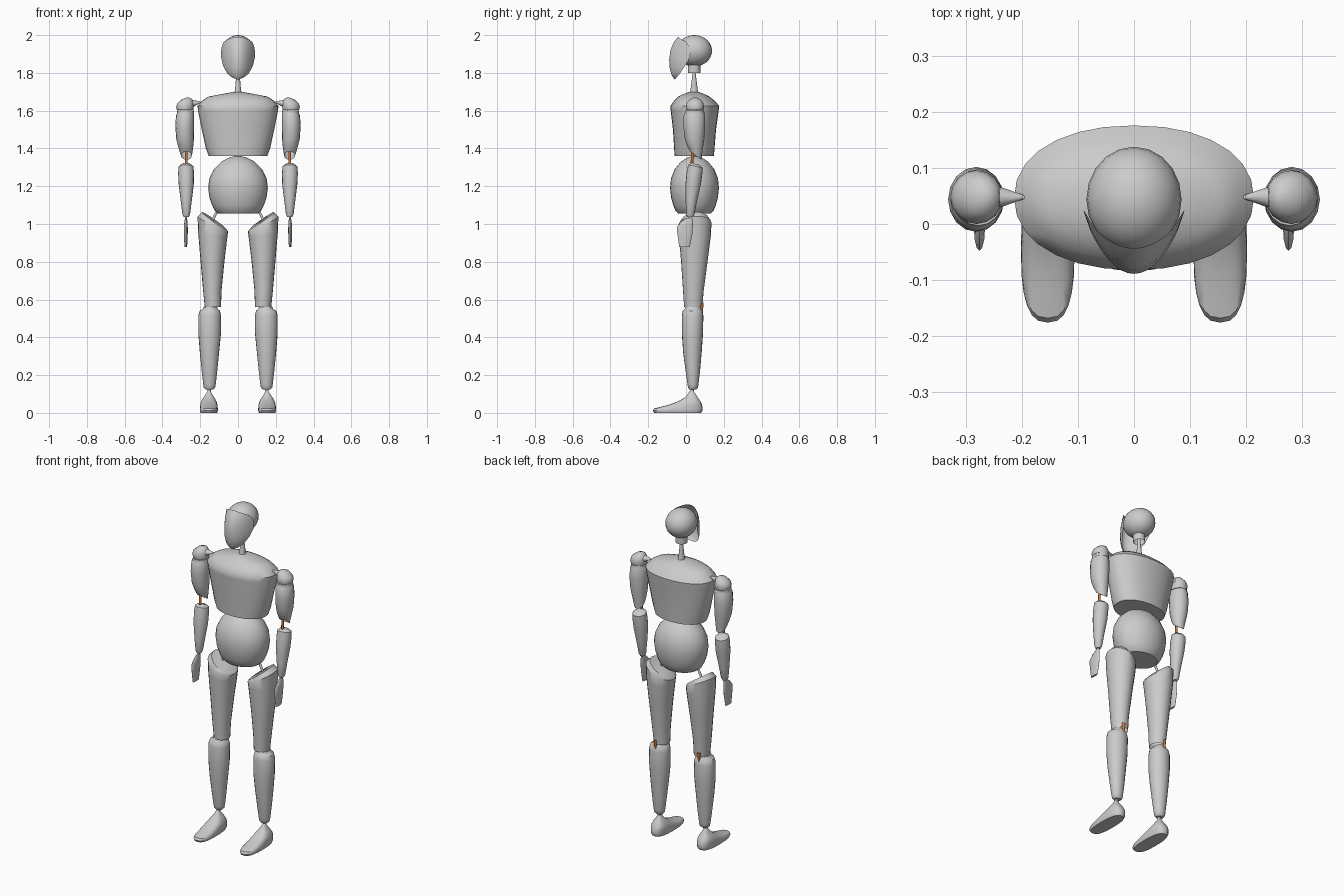
import bpy, bmesh, math
from mathutils import Vector

orange = bpy.data.materials.new("orange")
orange.diffuse_color = (0.6, 0.18, 0.04, 1)


def finish(name, bm, mat=None, angle=40):
    bmesh.ops.recalc_face_normals(bm, faces=bm.faces)
    me = bpy.data.meshes.new(name)
    bm.to_mesh(me)
    bm.free()
    ob = bpy.data.objects.new(name, me)
    bpy.context.collection.objects.link(ob)
    if mat:
        me.materials.append(mat)
    bpy.ops.object.select_all(action='DESELECT')
    ob.select_set(True)
    bpy.context.view_layer.objects.active = ob
    bpy.ops.object.shade_smooth_by_angle(angle=math.radians(angle))
    return ob


def loft(name, rings, s=1, n=20, p=1.0, cap0=True, cap1=True, mat=None):
    """rings: (cx, cy, cz, rx, ry[, x tilt, y tilt]); p < 1 gives boxier sections"""
    bm = bmesh.new()
    rows = []
    for r in rings:
        cx, cy, cz, rx, ry = r[:5]
        tx, ty = r[5:7] if len(r) > 5 else (0, 0)
        row = []
        for i in range(n):
            a = 2 * math.pi * i / n
            c, d = math.cos(a), math.sin(a)
            x = math.copysign(abs(c) ** p, c)
            y = math.copysign(abs(d) ** p, d)
            row.append(bm.verts.new((s * (cx + rx * x), cy + ry * y, cz + tx * c + ty * d)))
        rows.append(row)
    for a, b in zip(rows, rows[1:]):
        for i in range(n):
            j = (i + 1) % n
            bm.faces.new((a[i], a[j], b[j], b[i]))
    if cap0:
        bm.faces.new(rows[0])
    if cap1:
        bm.faces.new(rows[-1])
    return finish(name, bm, mat)


def rod(name, a, b, r1, r2, s=1, mat=None, n=12):
    a, b = Vector((a[0] * s, a[1], a[2])), Vector((b[0] * s, b[1], b[2]))
    d = b - a
    m = d.to_track_quat('Z', 'Y').to_matrix().to_4x4()
    m.translation = (a + b) / 2
    bm = bmesh.new()
    bmesh.ops.create_cone(bm, cap_ends=True, segments=n, radius1=r1, radius2=r2,
                          depth=d.length, matrix=m)
    return finish(name, bm, mat)


# head ball
bm = bmesh.new()
bmesh.ops.create_uvsphere(bm, u_segments=20, v_segments=14, radius=1)
for v in bm.verts:
    v.co = (v.co.x * 0.085, 0.044 + v.co.y * 0.094, 1.917 + v.co.z * 0.083)
finish("head", bm)

# collar under the head, open at the bottom, and neck spike
loft("head_collar", [(0, .043, 1.80, .033, .033), (0, .043, 1.85, .033, .033)], cap0=False)
loft("neck", [(0, .043, 1.68, .022, .026), (0, .043, 1.71, .016, .019),
              (0, .043, 1.80, .008, .008), (0, .043, 1.85, .007, .007)])

# face mask: rows of (centre y, centre z, edge x, edge y, edge z)
mask = [(-.043, 1.99, .075, .0, 1.965), (-.066, 1.96, .085, .017, 1.942),
        (-.082, 1.92, .090, .025, 1.915), (-.089, 1.87, .089, .02, 1.88),
        (-.086, 1.825, .079, -.005, 1.837), (-.077, 1.79, .057, -.032, 1.797),
        (-.066, 1.772, .032, -.05, 1.776), (-.06, 1.765, .004, -.058, 1.765)]
bm = bmesh.new()
rows = []
for cy, cz, ex, ey, ez in mask:
    row = []
    for i in range(17):
        t = i / 8 - 1
        k = 0.75 * t * t + 0.25 * (1 - math.sqrt(1 - t * t))
        row.append(bm.verts.new((ex * t, cy + (ey - cy) * k, cz + (ez - cz) * t * t)))
    rows.append(row)
for a, b in zip(rows, rows[1:]):
    for i in range(16):
        bm.faces.new((a[i], a[i + 1], b[i + 1], b[i]))
finish("face_mask", bm)

# chest, tapering to the waist, with a flat underside
loft("chest", [(0, .044, 1.36, .155, .104), (0, .044, 1.40, .170, .107),
               (0, .045, 1.50, .192, .114), (0, .046, 1.60, .212, .127),
               (0, .047, 1.625, .214, .129), (0, .044, 1.655, .188, .105),
               (0, .042, 1.675, .155, .082), (0, .042, 1.688, .085, .055),
               (0, .042, 1.70, .02, .025)], n=28, p=.92)

# round pelvis with flattened bottom
belly = [(1.36, .012), (1.352, .045), (1.33, .088), (1.29, .128), (1.24, .152), (1.19, .158),
         (1.14, .151), (1.10, .138), (1.07, .123), (1.055, .105)]
loft("pelvis", [(0, .045, z, r, r * .82) for z, r in belly], n=28)
rod("spine", (0, .044, 1.34), (0, .044, 1.40), .018, .018)

for s, side in ((1, "left"), (-1, "right")):
    # shoulder dome and its horn towards the chest
    loft(side + "_shoulder", [(.280, .048, 1.603, .043, .044), (.281, .048, 1.62, .047, .048),
                              (.278, .048, 1.640, .043, .044), (.270, .048, 1.660, .028, .03),
                              (.265, .048, 1.669, .008, .009)], s, 16)
    rod(side + "_shoulder_horn", (.268, .048, 1.633), (.238, .048, 1.639), .034, .018, s)
    rod(side + "_shoulder_horn_tip", (.238, .048, 1.639), (.198, .048, 1.645), .018, .004, s)
    rod(side + "_shoulder_pin", (.22, .048, 1.642), (.185, .047, 1.642), .004, .004, s)

    # upper arm: band, then sleeve open and slanted at the elbow
    loft(side + "_arm_band", [(.278, .046, 1.586, .046, .052), (.278, .046, 1.602, .044, .049)], s, 16)
    loft(side + "_upper_arm", [(.279, .045, 1.588, .043, .050), (.280, .044, 1.575, .048, .056),
                               (.282, .044, 1.52, .050, .058), (.280, .045, 1.45, .047, .052),
                               (.276, .048, 1.40, .038, .040, 0, -.008),
                               (.273, .052, 1.362, .029, .030, 0, -.022)], s, 16, cap1=False)
    rod(side + "_elbow", (.274, .03, 1.29), (.274, .035, 1.40), .007, .007, s, orange)

    # forearm
    loft(side + "_forearm", [(.275, .052, 1.318, .022, .022, 0, -.006),
                             (.275, .05, 1.305, .039, .039, 0, -.008),
                             (.275, .045, 1.27, .042, .042), (.274, .038, 1.21, .040, .041),
                             (.274, .028, 1.12, .029, .030), (.274, .023, 1.05, .020, .022),
                             (.274, .022, 1.036, .013, .015)], s, 16)
    rod(side + "_wrist", (.275, .02, 1.01), (.275, .022, 1.045), .006, .006, s)

    # flat hand
    loft(side + "_hand", [(.275, .017, 1.032, .005, .015), (.276, .008, 1.015, .008, .029),
                          (.276, -.006, .985, .010, .042), (.276, -.006, .95, .010, .040),
                          (.276, -.007, .91, .009, .033), (.276, -.008, .877, .006, .028)],
         s, 12)

    # thigh: slanted top, open at the knee
    loft(side + "_thigh", [(.126, .046, 1.018, .064, .074, .045, .008),
                           (.133, .047, 1.00, .081, .088, .040, .008),
                           (.134, .047, .94, .077, .085, .015, 0),
                           (.135, .044, .80, .063, .070), (.136, .039, .65, .049, .055),
                           (.133, .038, .56, .043, .048)], s, 20, cap1=False)
    rod(side + "_hip_pin", (.105, .045, 1.08), (.14, .045, 1.01), .007, .007, s)

    # shin
    loft(side + "_shin", [(.147, .036, .560, .036, .040), (.147, .036, .550, .040, .044),
                          (.149, .035, .540, .054, .052), (.150, .035, .515, .060, .057),
                          (.150, .034, .42, .060, .056), (.151, .034, .32, .051, .049),
                          (.151, .036, .22, .041, .038), (.151, .037, .15, .033, .029),
                          (.151, .037, .133, .030, .026), (.151, .036, .123, .020, .018)], s, 20)
    rod(side + "_knee", (.145, .083, .585), (.145, .084, .522), .011, .004, s, orange)
    rod(side + "_ankle", (.152, .032, .10), (.152, .034, .14), .009, .009, s)

    # foot from sole to ankle: (z, toe y, heel y, half width)
    foot = [(.0, -.168, .080, .043), (.012, -.176, .087, .048), (.024, -.168, .088, .047),
            (.034, -.125, .087, .046), (.045, -.085, .084, .045), (.06, -.045, .077, .041),
            (.08, -.008, .064, .030), (.10, .010, .050, .016), (.124, .026, .036, .004)]
    loft(side + "_foot", [(.154, (a + b) / 2, z, w, (b - a) / 2) for z, a, b, w in foot],
         s, 24, p=.75)
